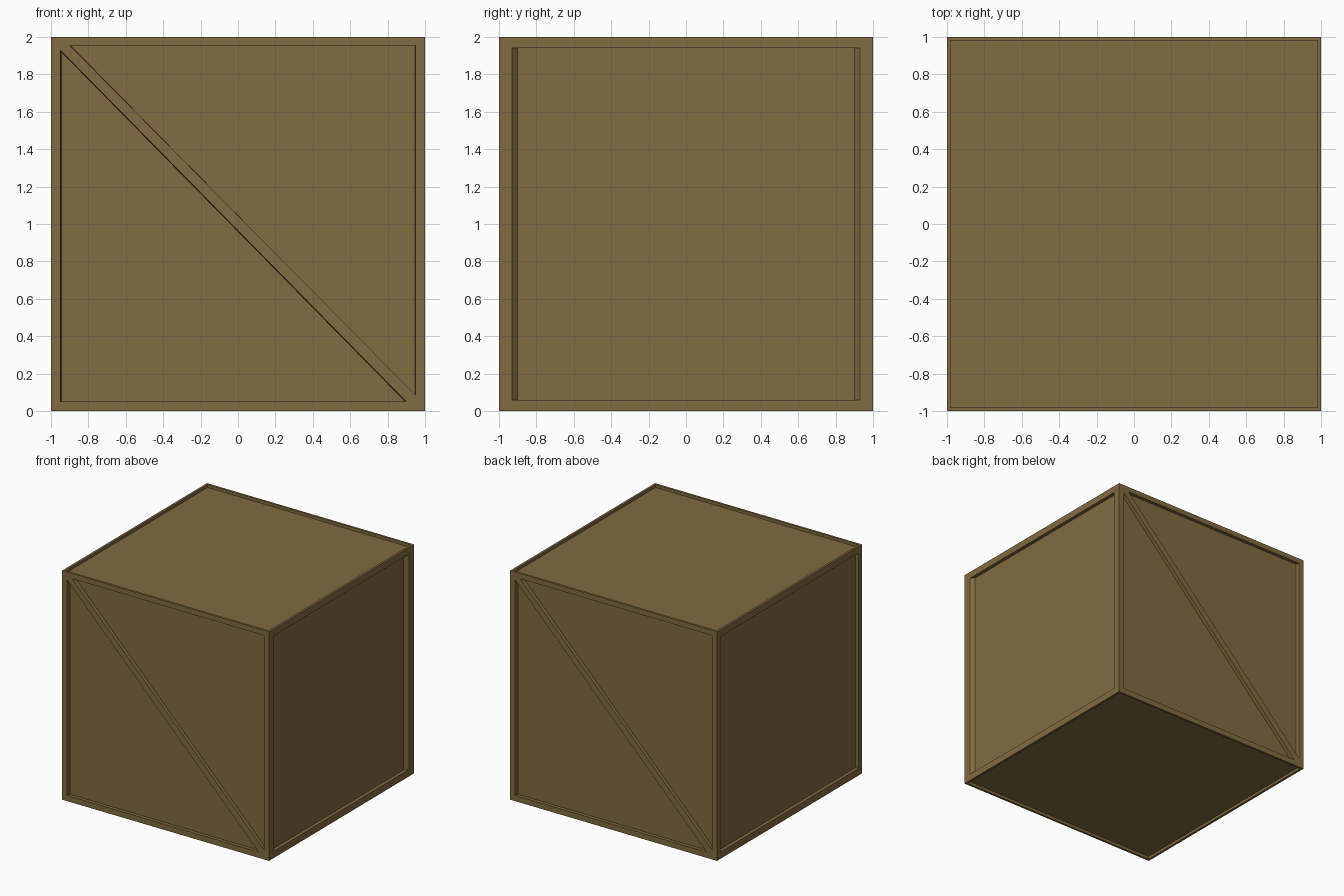
import bpy, bmesh
from mathutils import Vector

if "Cube" in bpy.data.objects:
    bpy.data.objects.remove(bpy.data.objects["Cube"])

wood = bpy.data.materials.new("brown wood")
wood.diffuse_color = (0.220, 0.145, 0.053, 1)
wood.use_nodes = True
wood.node_tree.nodes["Principled BSDF"].inputs["Base Color"].default_value = wood.diffuse_color


def add_object(name, bm):
    bmesh.ops.recalc_face_normals(bm, faces=bm.faces)
    mesh = bpy.data.meshes.new(name)
    bm.to_mesh(mesh)
    bm.free()
    mesh.materials.append(wood)
    ob = bpy.data.objects.new(name, mesh)
    bpy.context.collection.objects.link(ob)
    return ob


def pocket(bm, rim, floor, depth, u, v, n):
    """Tapered cutter: rim outline on the crate face, floor outline at depth.
    u, v are the face axes and n its outward normal; centre is (0, 0, 1)."""
    u, v, n = Vector(u), Vector(v), Vector(n)
    centre = Vector((0, 0, 1))
    loops = []
    for t in (-1, 1):          # outer cap lies beyond the face, same taper
        loop = []
        for (a, b), (c, d) in zip(rim, floor):
            p = (c, d) if t > 0 else (2 * a - c, 2 * b - d)
            loop.append(bm.verts.new(centre + u * p[0] + v * p[1] + n * (1 - t * depth)))
        loops.append(loop)
    k = len(rim)
    bm.faces.new(loops[0])
    bm.faces.new(loops[1])
    for i in range(k):
        j = (i + 1) % k
        bm.faces.new((loops[0][i], loops[0][j], loops[1][j], loops[1][i]))


def rect(x0, x1, y0, y1):
    return [(x0, y0), (x1, y0), (x1, y1), (x0, y1)]


# Solid crate body
bm = bmesh.new()
bmesh.ops.create_cube(bm, size=2)
bmesh.ops.translate(bm, verts=bm.verts, vec=(0, 0, 1))
crate = add_object("crate", bm)

# Recessed panels
cut = bmesh.new()
up = (0, 0, 1)
for s in (1, -1):
    # front and back: two triangles leaving a diagonal brace
    u, n = (s, 0, 0), (0, -s, 0)
    pocket(cut, [(-.95, .93), (-.95, -.95), (.90, -.95)],
           [(-.945, .92), (-.945, -.95), (.895, -.95)], .03, u, up, n)
    pocket(cut, [(-.90, .955), (.95, .955), (.95, -.915)],
           [(-.897, .955), (.945, .955), (.945, -.912)], .03, u, up, n)
    # top and bottom: shallow thin-rimmed panel
    edge = rect(-.98, .98, -.98, .98)
    pocket(cut, edge, edge, .025, (1, 0, 0), (0, 1, 0), (0, 0, s))

# right side has sloped jambs, left side is straight
pocket(cut, rect(-.93, .93, -.94, .94), rect(-.90, .90, -.94, .94),
       .03, (0, 1, 0), up, (1, 0, 0))
left = rect(-.955, .955, -.94, .94)
pocket(cut, left, left, .03, (0, 1, 0), up, (-1, 0, 0))
cutter = add_object("panel_cutter", cut)
cutter.hide_render = True

# Cut the panels and discard the cutter
mod = crate.modifiers.new("panels", "BOOLEAN")
mod.operation = "DIFFERENCE"
mod.solver = "EXACT"
mod.object = cutter
bpy.context.view_layer.objects.active = crate
bpy.ops.object.modifier_apply(modifier=mod.name)
bpy.data.objects.remove(cutter)
